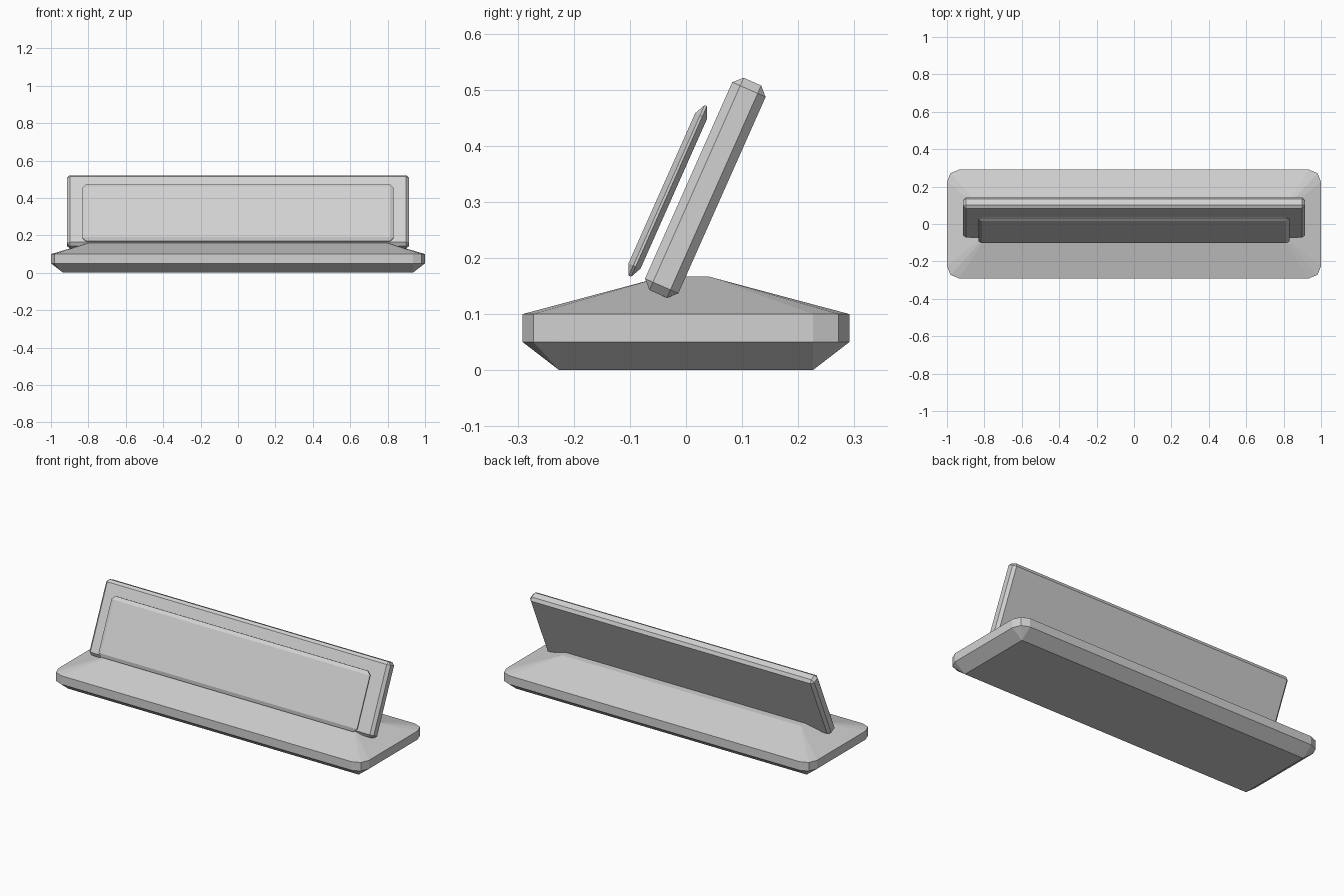
import bpy, bmesh
from math import sin, cos, pi
from mathutils import Matrix, Vector

if "Cube" in bpy.data.objects:
    bpy.data.objects.remove(bpy.data.objects["Cube"])

grey = bpy.data.materials.new("light_grey")
grey.use_nodes = True
colour = (0.64, 0.64, 0.64, 1)
grey.diffuse_color = colour
grey.node_tree.nodes["Principled BSDF"].inputs["Base Color"].default_value = colour


def add_object(name, bm):
    bmesh.ops.recalc_face_normals(bm, faces=bm.faces)
    mesh = bpy.data.meshes.new(name)
    bm.to_mesh(mesh)
    bm.free()
    mesh.materials.append(grey)
    obj = bpy.data.objects.new(name, mesh)
    bpy.context.collection.objects.link(obj)
    return obj


def ring(bm, x, y, z, r):
    """Rectangle of corner centres x, y with two-segment corners of radius r."""
    corners = [(1, 1), (-1, 1), (-1, -1), (1, -1)]
    return [bm.verts.new((sx * x + r * cos((2 * q + k) * pi / 4),
                          sy * y + r * sin((2 * q + k) * pi / 4), z))
            for q, (sx, sy) in enumerate(corners) for k in range(3)]


# Base: chamfered underside, rounded rim and shallow hipped top
bm = bmesh.new()
rings = [ring(bm, 0.935, 0.226, 0, 0), ring(bm, 0.935, 0.226, 0.05, 0.065),
         ring(bm, 0.935, 0.226, 0.1, 0.065), ring(bm, 0.77, 0.04, 0.167, 0)]
for low, high in zip(rings, rings[1:]):
    for i in range(len(low)):
        j = (i + 1) % len(low)
        bm.faces.new((low[i], low[j], high[j], high[i]))
bm.faces.new(rings[0])
bm.faces.new(rings[-1])
bmesh.ops.remove_doubles(bm, verts=bm.verts, dist=0.0001)
base = add_object("base", bm)

# Leaning frame: columns are the sideways, thickness and upward directions
up = Vector((0, 0.406, 0.914)).normalized()
back = Vector((0, up.z, -up.y))
lean = Matrix((Vector((1, 0, 0)), back, up)).transposed().to_4x4()


def leaning_panel(name, half_x, depth, height, bevel, squash):
    """Bevelled slab spanning depth and height ranges; squash flattens the bevel."""
    bm = bmesh.new()
    bmesh.ops.create_cube(bm, size=1)
    size = (2 * half_x, (depth[1] - depth[0]) / squash, height[1] - height[0])
    bmesh.ops.scale(bm, vec=size, verts=bm.verts)
    bmesh.ops.bevel(bm, geom=bm.edges[:], offset=bevel, segments=1,
                    affect='EDGES', profile=0.5)
    bmesh.ops.scale(bm, vec=(1, squash, 1), verts=bm.verts)
    bmesh.ops.translate(bm, vec=(0, sum(depth) / 2, sum(height) / 2), verts=bm.verts)
    bm.transform(lean)
    return add_object(name, bm)


leaning_panel("back_panel", 0.915, (-0.133, -0.068), (0.104, 0.518), 0.0155, 1)
leaning_panel("front_plate", 0.832, (-0.171, -0.1475), (0.1125, 0.445), 0.02, 0.47)
